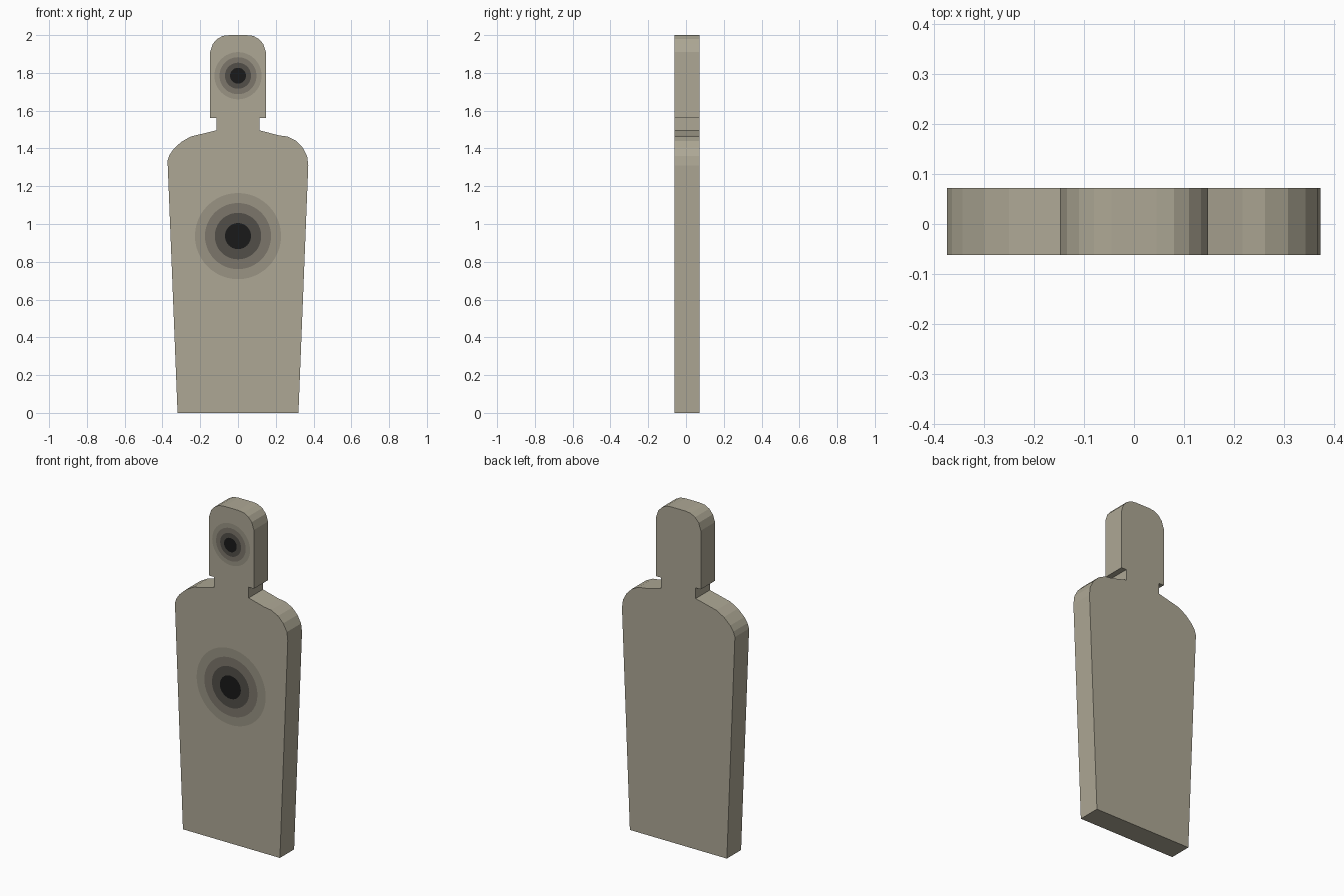
import bpy, bmesh, math

if "Cube" in bpy.data.objects:
    bpy.data.objects.remove(bpy.data.objects["Cube"])

FRONT, BACK = -0.062, 0.072


def material(name, rgb):
    m = bpy.data.materials.new(name)
    m.diffuse_color = (*rgb, 1)
    m.use_nodes = True
    m.node_tree.nodes["Principled BSDF"].inputs["Base Color"].default_value = m.diffuse_color
    return m


def make_object(name, bm, mat):
    me = bpy.data.meshes.new(name)
    bm.to_mesh(me)
    bm.free()
    me.materials.append(mat)
    ob = bpy.data.objects.new(name, me)
    bpy.context.collection.objects.link(ob)
    return ob


# Silhouette board: outline from bottom right, over the head, to bottom left
head = [(0.148, 1.91), (0.134, 1.953), (0.11, 1.98), (0.08, 1.996)]
neck = [(0.114, 1.496), (0.114, 1.56), (0.148, 1.56)]
right_shoulder = [(0.32, 0), (0.372, 1.31), (0.366, 1.36), (0.342, 1.405),
                  (0.308, 1.44), (0.262, 1.463), (0.217, 1.469)]
left_shoulder = [(-0.25, 1.463), (-0.30, 1.435), (-0.342, 1.396),
                 (-0.363, 1.365), (-0.373, 1.335), (-0.32, 0)]
half = neck + head
outline = (right_shoulder + half + [(0.045, 2.0), (-0.045, 2.0)]
           + [(-x, z) for x, z in reversed(half)] + left_shoulder)

bm = bmesh.new()
face = bm.faces.new([bm.verts.new((x, FRONT, z)) for x, z in outline])
ext = bmesh.ops.extrude_face_region(bm, geom=[face], use_keep_orig=True)
bmesh.ops.translate(bm, vec=(0, BACK - FRONT, 0),
                    verts=[v for v in ext["geom"] if isinstance(v, bmesh.types.BMVert)])
bmesh.ops.recalc_face_normals(bm, faces=bm.faces)
make_object("silhouette_board", bm, material("board_tan", (0.42, 0.39, 0.30)))

# Scoring rings: flat discs stacked just in front of the board
ring_mats = [material(f"ring_shade_{i}", c) for i, c in enumerate(
    [(0.32, 0.295, 0.23), (0.20, 0.18, 0.145), (0.085, 0.077, 0.066), (0.01, 0.01, 0.01)])]


def target(name, z, radii):
    for i, r in enumerate(radii):
        bm = bmesh.new()
        y = FRONT - 0.0025 * (i + 1)
        bm.faces.new([bm.verts.new((r * math.cos(a), y, z + r * math.sin(a)))
                      for a in (math.tau * k / 48 for k in range(48))])
        make_object(f"{name}_ring_{i + 1}", bm, ring_mats[i])


target("chest", 0.936, [0.228, 0.175, 0.123, 0.069])
target("head", 1.785, [0.125, 0.098, 0.069, 0.042])
